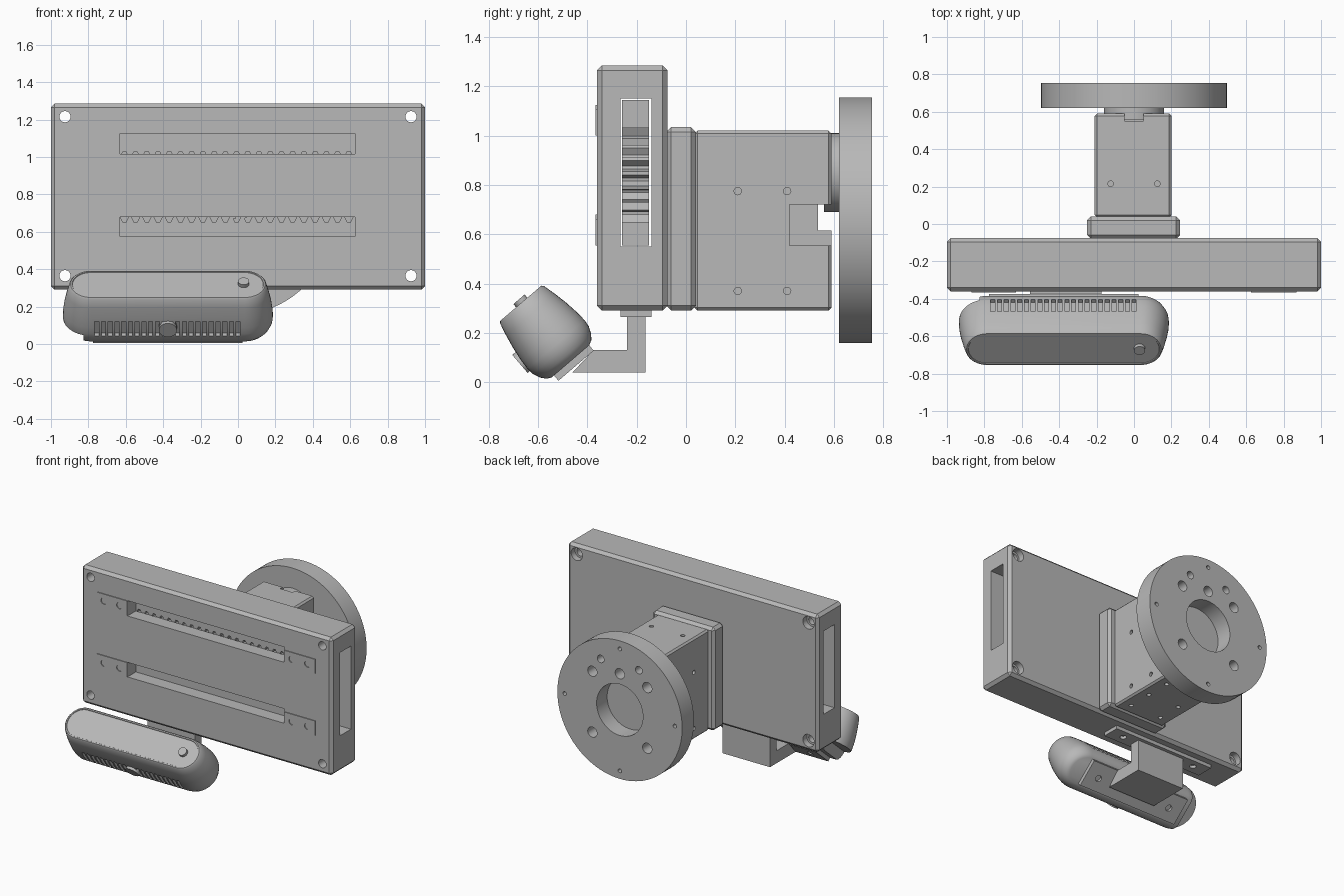
import bpy, bmesh, math
from mathutils import Matrix, Vector

if "Cube" in bpy.data.objects:
    bpy.data.objects.remove(bpy.data.objects["Cube"])

grey = bpy.data.materials.new("machined_grey")
grey.use_nodes = True
grey.diffuse_color = (0.48, 0.48, 0.48, 1)
grey.node_tree.nodes["Principled BSDF"].inputs["Base Color"].default_value = grey.diffuse_color


def add_box(bm, x, y, z, bevel=0):
    """Box from (min, max) ranges, optionally chamfered."""
    size = Vector((x[1] - x[0], y[1] - y[0], z[1] - z[0]))
    mid = Vector((sum(x), sum(y), sum(z))) / 2
    verts = bmesh.ops.create_cube(bm, size=1, matrix=Matrix.Translation(mid) @ Matrix.Diagonal((*size, 1)))["verts"]
    if bevel:
        edges = list({e for v in verts for e in v.link_edges})
        bmesh.ops.bevel(bm, geom=edges, offset=bevel, segments=1, affect='EDGES')


def add_rod(bm, centre, radius, length, axis="Y", sides=24):
    """Cylinder centred on a point, along a main axis."""
    turn = {"X": Matrix.Rotation(math.pi / 2, 4, 'Y'), "Y": Matrix.Rotation(math.pi / 2, 4, 'X'), "Z": Matrix()}[axis]
    bmesh.ops.create_cone(bm, cap_ends=True, segments=sides, radius1=radius, radius2=radius,
                          depth=length, matrix=Matrix.Translation(centre) @ turn)


def add_prism(bm, outline, y0, y1):
    """Extrude an (x, z) outline along y."""
    face = bm.faces.new([bm.verts.new((x, y0, z)) for x, z in outline])
    new = bmesh.ops.extrude_face_region(bm, geom=[face])["geom"]
    bmesh.ops.translate(bm, vec=(0, y1 - y0, 0), verts=[g for g in new if isinstance(g, bmesh.types.BMVert)])


def finish(bm, name, matrix=None):
    bmesh.ops.recalc_face_normals(bm, faces=bm.faces[:])
    if matrix:
        bm.transform(matrix)
    mesh = bpy.data.meshes.new(name)
    bm.to_mesh(mesh)
    bm.free()
    mesh.materials.append(grey)
    ob = bpy.data.objects.new(name, mesh)
    bpy.context.collection.objects.link(ob)
    return ob


def activate(ob):
    bpy.ops.object.select_all(action='DESELECT')
    ob.select_set(True)
    bpy.context.view_layer.objects.active = ob


def cut(ob, bm, matrix=None):
    cutter = finish(bm, "cutter", matrix)
    cutter.hide_render = True
    mod = ob.modifiers.new("cut", 'BOOLEAN')
    mod.operation, mod.solver, mod.object = 'DIFFERENCE', 'EXACT', cutter
    mod.use_self = True
    activate(ob)
    bpy.ops.object.modifier_apply(modifier=mod.name)
    bpy.data.objects.remove(cutter)


def smooth(ob, angle=30):
    activate(ob)
    bpy.ops.object.shade_smooth_by_angle(angle=math.radians(angle))


# Gripper housing with open ends, two front slots and counterbored corners
bm = bmesh.new()
add_box(bm, (-1, 1), (-0.36, -0.075), (0.29, 1.285), 0.02)
housing = finish(bm, "gripper_housing")
bm = bmesh.new()
add_box(bm, (-1.1, 1.1), (-0.265, -0.14), (0.55, 1.15))
cut(housing, bm)
bm = bmesh.new()
for low, high in ((1.015, 1.125), (0.575, 0.68)):
    add_box(bm, (-0.63, 0.625), (-0.4, -0.2), (low, high))
for x in (-0.925, 0.925):
    for z in (0.365, 1.215):
        add_rod(bm, (x, -0.2, z), 0.03, 0.5)
        add_rod(bm, (x, -0.07, z), 0.045, 0.1)
cut(housing, bm)
smooth(housing)

# Finger mounting plates beside the slots
bm = bmesh.new()
for z in (1.0, 0.555):
    add_box(bm, (0.625, 0.87), (-0.366, -0.355), (z, z + 0.105))
    add_box(bm, (-0.87, -0.63), (-0.366, -0.355), (z + 0.02, z + 0.125))
plates = finish(bm, "finger_mounts")
bm = bmesh.new()
for z in (1.055, 0.605):
    for x in (0.685, 0.81):
        add_rod(bm, (x, -0.37, z), 0.023, 0.1)
        add_rod(bm, (-x - 0.005, -0.37, z + 0.02), 0.023, 0.1)
cut(plates, bm)

# Toothed racks and the pinion between them
for name, back, root, tip in (("upper_rack", 1.145, 1.03, 1.0), ("lower_rack", 0.555, 0.65, 0.68)):
    bm = bmesh.new()
    outline = [(0.8, back), (-0.8, back)]
    pitch, count = 0.06, 26
    for i in range(count):
        x = -0.78 + i * pitch
        outline += [(x + f * pitch, h) for f, h in ((0, root), (0.25, tip), (0.5, tip), (0.75, root))]
    outline.append((0.8, root))
    add_prism(bm, outline, -0.26, -0.15)
    finish(bm, name)
bm = bmesh.new()
teeth = 18
outline = []
for i in range(teeth * 4):
    a = math.tau * i / (teeth * 4)
    r = 0.172 if i % 4 < 2 else 0.142
    outline.append((r * math.cos(a), 0.84 + r * math.sin(a)))
add_prism(bm, outline, -0.26, -0.15)
finish(bm, "pinion")

# Collar and drive body
bm = bmesh.new()
add_box(bm, (-0.25, 0.245), (-0.08, 0.04), (0.29, 1.035), 0.02)
finish(bm, "collar")
bm = bmesh.new()
add_box(bm, (-0.21, 0.2), (0.035, 0.59), (0.29, 1.02), 0.012)
body = finish(bm, "drive_body")
bm = bmesh.new()
add_box(bm, (-0.3, 0.3), (0.535, 0.7), (0.615, 0.72))
for side in (-0.25, 0.25):
    add_box(bm, (side - 0.09, side + 0.09), (0.42, 0.65), (0.555, 0.72))
    for y in (0.21, 0.41):
        for z in (0.37, 0.775):
            add_rod(bm, (side * 0.82, y, z), 0.015, 0.06, "X", 16)
for x in (-0.125, 0.125):
    add_rod(bm, (x, 0.215, 1.02), 0.015, 0.06, "Z", 16)
    for y in (0.12, 0.3, 0.48):
        add_rod(bm, (x, y, 0.29), 0.015, 0.06, "Z", 16)
add_box(bm, (-0.05, 0.05), (0.55, 0.62), (0.98, 1.1))
cut(body, bm)
smooth(body)

# Hub and drilled mounting flange
bm = bmesh.new()
add_rod(bm, (0, 0.595, 0.85), 0.16, 0.07, sides=48)
smooth(finish(bm, "hub"))
bm = bmesh.new()
add_rod(bm, (0, 0.6875, 0.657), 0.498, 0.135, sides=96)
flange = finish(bm, "mounting_flange")
bm = bmesh.new()
add_rod(bm, (0, 0.72, 0.657), 0.185, 0.17, sides=64)


def drill(angle, distance, radius):
    a = math.radians(angle)
    add_rod(bm, (distance * math.cos(a), 0.72, 0.657 + distance * math.sin(a)), radius, 0.16)


for quarter in range(4):
    drill(45 + 90 * quarter, 0.31, 0.037)
    drill(90 * quarter, 0.44, 0.014)
drill(90, 0.26, 0.037)
for a in (65, 115):
    drill(a, 0.36, 0.027)
cut(flange, bm)
smooth(flange)

# Camera: local x is width, y is height, z points out of the tilted front face
tilt = math.atan2(0.65, 0.76)
camera_frame = Matrix.Translation((-0.375, -0.67, 0.32)) @ Matrix.Rotation(tilt, 4, 'X')
bm = bmesh.new()
rings = []
sides = 20
for depth, radius in ((0.004, 0.1), (0, 0.102), (0, 0.11), (0.008, 0.117), (0.06, 0.13), (0.12, 0.142), (0.18, 0.15),
                      (0.22, 0.152), (0.25, 0.149), (0.28, 0.136), (0.3, 0.12), (0.31, 0.1)):
    ring = []
    for end in (0, 1):
        for i in range(sides + 1):
            a = math.pi * (i / sides + end - 0.5)
            ring.append(bm.verts.new((0.41 * (1 - 2 * end) + radius * math.cos(a), radius * math.sin(a), -depth)))
    rings.append(ring)
for a, b in zip(rings, rings[1:]):
    for i in range(len(a)):
        j = (i + 1) % len(a)
        bm.faces.new((a[i], a[j], b[j], b[i]))
bm.faces.new(rings[0])
bm.faces.new(rings[-1][::-1])
camera = finish(bm, "camera_body", camera_frame)
bm = bmesh.new()
add_box(bm, (-0.7, -0.45), (-0.3, 0.3), (-0.4, -0.235))
for i in range(22):
    x = -0.38 + i * 0.036
    for side in (-0.152, 0.152):
        add_box(bm, (x - 0.011, x + 0.011), (side - 0.025, side + 0.025), (-0.235, -0.14))
cut(camera, bm, camera_frame)
smooth(camera, 35)

# Camera button and tripod socket
bm = bmesh.new()
add_rod(bm, (0.405, 0.005, 0.002), 0.03, 0.03, "Z")
smooth(finish(bm, "camera_button", camera_frame))
bm = bmesh.new()
add_rod(bm, (0, -0.145, -0.185), 0.048, 0.035, "Y")
smooth(finish(bm, "tripod_socket", camera_frame))

# Camera bracket: tilted back plate, arm, post and top pad
bm = bmesh.new()
add_box(bm, (-0.4, 0.4), (-0.088, 0.1), (-0.338, -0.305))
back_plate = finish(bm, "camera_back_plate", camera_frame)
bm = bmesh.new()
for x in (-0.3, 0.3):
    add_rod(bm, (x, 0, -0.34), 0.022, 0.04, "Z")
cut(back_plate, bm, camera_frame)
bm = bmesh.new()
arm = [(-0.46, 0.04), (-0.165, 0.04), (-0.165, 0.27), (-0.24, 0.27), (-0.24, 0.13), (-0.375, 0.13)]
add_prism(bm, arm, -0.19, 0.19)
finish(bm, "bracket_arm", Matrix.Translation((-0.365, 0, 0)) @ Matrix(
    ((0, 1, 0, 0), (1, 0, 0, 0), (0, 0, 1, 0), (0, 0, 0, 1)))).data.flip_normals()
bm = bmesh.new()
add_box(bm, (-0.775, 0.03), (-0.265, -0.14), (0.265, 0.295))
pad = finish(bm, "bracket_pad")
bm = bmesh.new()
for x in (-0.67, -0.075):
    add_rod(bm, (x, -0.2, 0.265), 0.022, 0.04, "Z")
cut(pad, bm)
